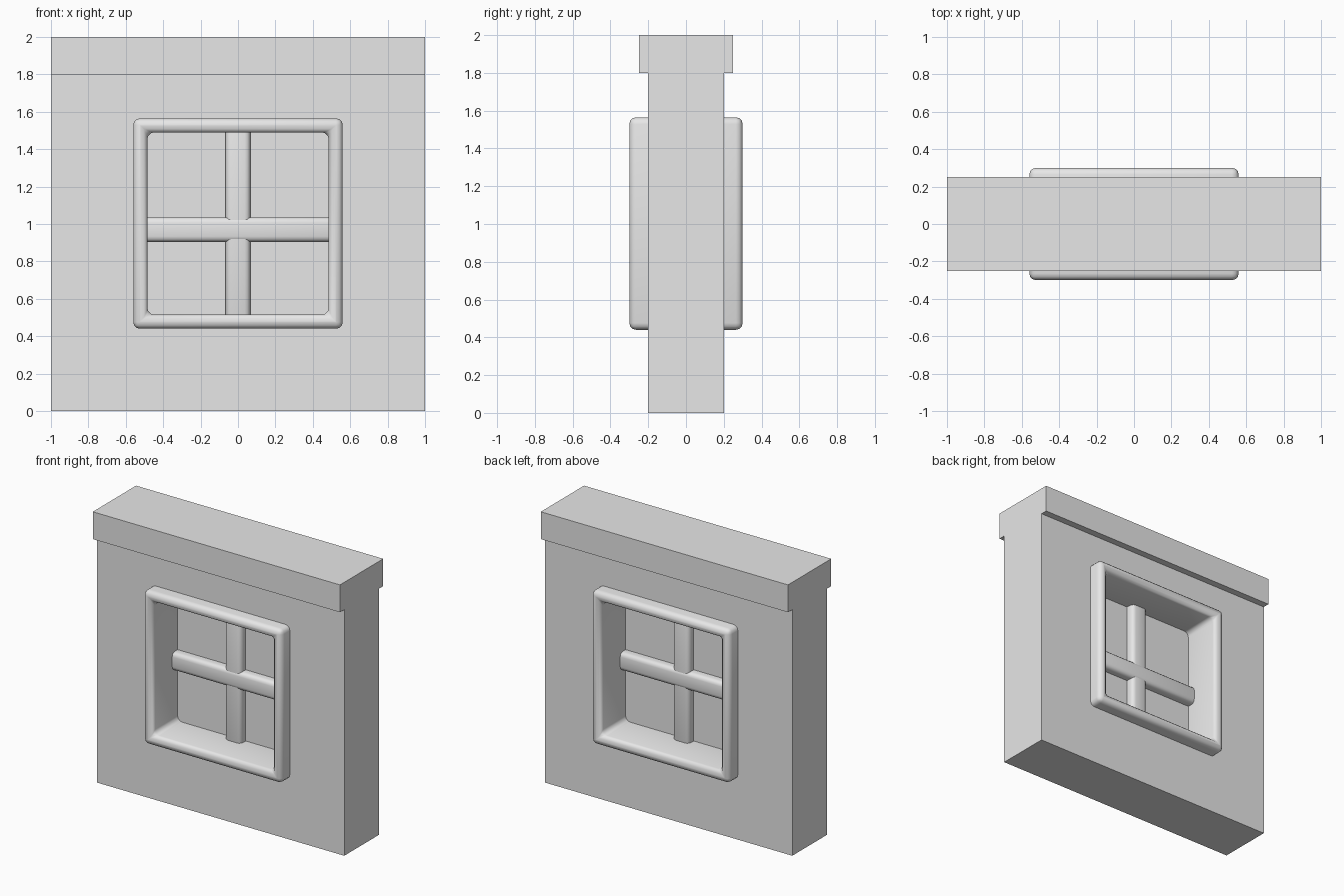
import bpy
import bmesh
from mathutils import Vector

cube = bpy.data.objects.get("Cube")
if cube:
    bpy.data.objects.remove(cube, do_unlink=True)

# One plain grey for everything
GREY = (0.8, 0.8, 0.8, 1.0)
grey = bpy.data.materials.new("plain_grey")
grey.use_nodes = True
grey.diffuse_color = GREY
grey.node_tree.nodes["Principled BSDF"].inputs["Base Color"].default_value = GREY


def finish(name, bm, bevel=0.0, segments=3):
    """Turn a bmesh into an object, optionally with softened edges."""
    bmesh.ops.recalc_face_normals(bm, faces=bm.faces[:])
    mesh = bpy.data.meshes.new(name)
    for face in bm.faces:
        face.smooth = bevel > 0
    bm.to_mesh(mesh)
    bm.free()
    mesh.materials.append(grey)
    obj = bpy.data.objects.new(name, mesh)
    bpy.context.collection.objects.link(obj)
    if bevel:
        mod = obj.modifiers.new("soft_edges", "BEVEL")
        mod.width = bevel
        mod.segments = segments
        mod.limit_method = "ANGLE"
    return obj


def box(name, centre, size, bevel=0.0):
    bm = bmesh.new()
    bmesh.ops.create_cube(bm, size=1)
    bmesh.ops.scale(bm, vec=Vector(size), verts=bm.verts)
    bmesh.ops.translate(bm, vec=Vector(centre), verts=bm.verts)
    return finish(name, bm, bevel)


def ring(name, outer, inner, half_depth, bevel=0.0):
    """Rectangular slab with a rectangular hole; rects are (half width, bottom, top)."""
    bm = bmesh.new()

    def loop(rect, y):
        w, low, high = rect
        return [bm.verts.new((x, y, z))
                for x, z in ((-w, low), (w, low), (w, high), (-w, high))]

    d = half_depth
    loops = [loop(outer, -d), loop(inner, -d), loop(inner, d), loop(outer, d)]
    for k in range(4):
        a, b = loops[k], loops[(k + 1) % 4]
        for i in range(4):
            j = (i + 1) % 4
            bm.faces.new((a[i], a[j], b[j], b[i]))
    return finish(name, bm, bevel)


# Wall panel with window opening, and the coping on top
ring("wall", (1.0, 0.0, 1.8), (0.525, 0.475, 1.525), 0.2)
box("wall_cap", (0, 0, 1.9), (2.0, 0.5, 0.2))

# Rounded window frame standing proud on both sides
ring("window_frame", (0.56, 0.44, 1.565), (0.485, 0.515, 1.49), 0.3, bevel=0.036)

# Pane and crossing glazing bars
box("window_pane", (0, 0, 1.0), (1.04, 0.01, 1.04))
box("horizontal_bar", (0, 0, 0.97), (1.04, 0.136, 0.132), bevel=0.03)
box("vertical_bar", (0, 0, 1.0), (0.132, 0.128, 1.04), bevel=0.03)
